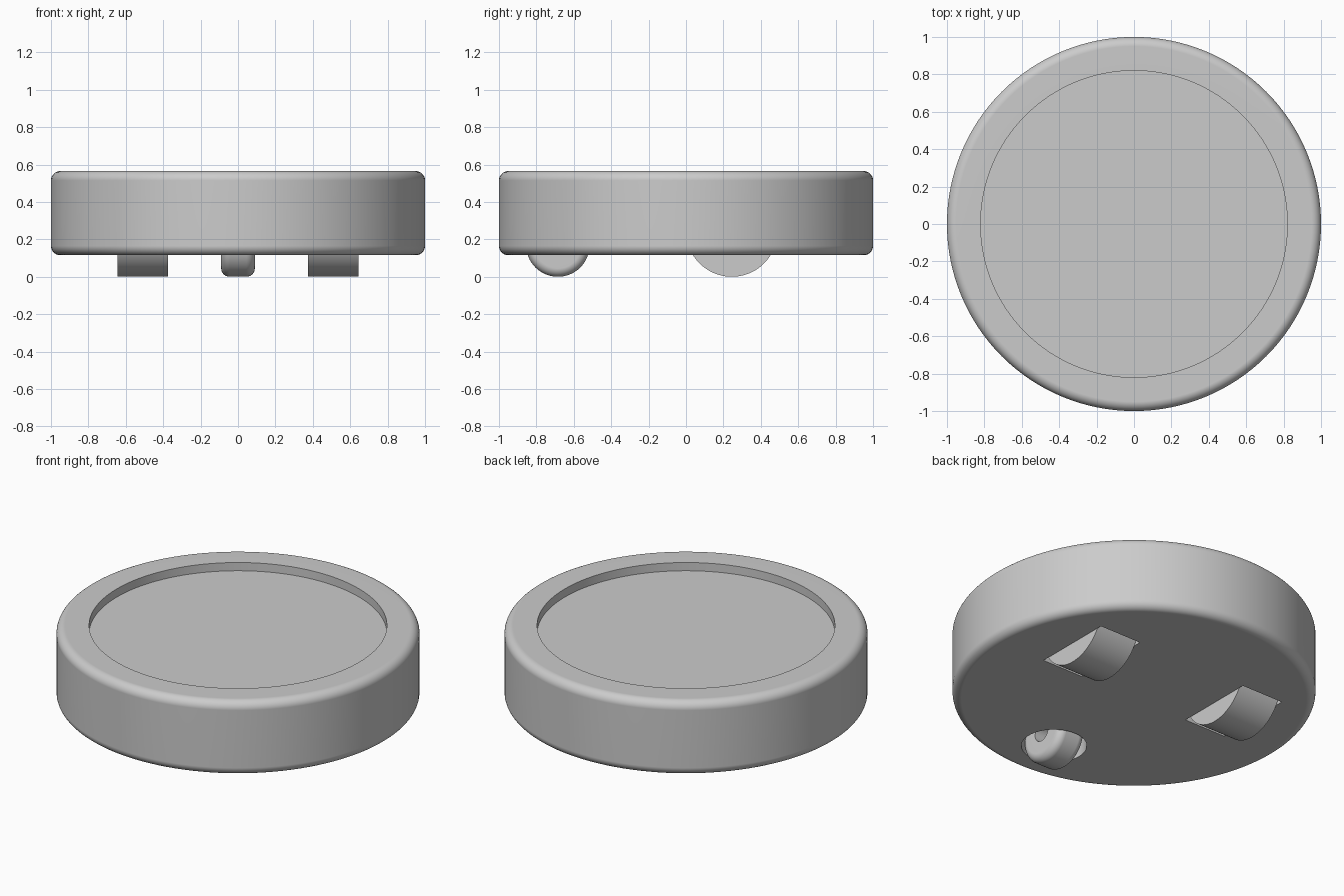
import bpy
import bmesh
import math
from mathutils import Matrix, Vector

if "Cube" in bpy.data.objects:
    bpy.data.objects.remove(bpy.data.objects["Cube"])

BOTTOM, TOP, FLOOR = 0.115, 0.565, 0.515
WHEEL_R, WHEEL_X, WHEEL_Y = 0.244, 0.51, 0.245
CASTER_R, CASTER_Y = 0.17, -0.685

grey = bpy.data.materials.new("light_grey")
grey.use_nodes = True
grey.diffuse_color = (0.6, 0.6, 0.6, 1)
grey.node_tree.nodes["Principled BSDF"].inputs["Base Color"].default_value = (0.6, 0.6, 0.6, 1)


def add_object(name, bm):
    bmesh.ops.recalc_face_normals(bm, faces=bm.faces)
    mesh = bpy.data.meshes.new(name)
    bm.to_mesh(mesh)
    bm.free()
    mesh.materials.append(grey)
    obj = bpy.data.objects.new(name, mesh)
    bpy.context.collection.objects.link(obj)
    return obj


def activate(obj):
    bpy.ops.object.select_all(action="DESELECT")
    obj.select_set(True)
    bpy.context.view_layer.objects.active = obj


def smooth(obj):
    activate(obj)
    bpy.ops.object.shade_smooth_by_angle(angle=math.radians(30))
    mod = obj.modifiers.new("even_shading", "WEIGHTED_NORMAL")
    mod.keep_sharp = True


def lathe(name, profile, centre=(0, 0, 0), axis_x=False, closed=False, steps=128):
    """Turn a (radius, height) profile around z, or around x for wheels."""
    bm = bmesh.new()
    verts = [bm.verts.new((r, 0, h)) for r, h in profile]
    edges = [bm.edges.new(pair) for pair in zip(verts, verts[1:])]
    if closed:
        edges.append(bm.edges.new((verts[-1], verts[0])))
    bmesh.ops.spin(bm, geom=verts + edges, cent=(0, 0, 0), axis=(0, 0, 1),
                   angle=math.tau, steps=steps, use_merge=True)
    bmesh.ops.remove_doubles(bm, verts=bm.verts, dist=1e-5)
    turn = Matrix.Rotation(math.pi / 2, 4, "Y") if axis_x else Matrix()
    bm.transform(Matrix.Translation(Vector(centre)) @ turn)
    return add_object(name, bm)


def fillet(r, h, size, start, steps=8):
    """Quarter-circle of profile points about (r, h)."""
    angles = [math.radians(start + 90 * i / steps) for i in range(steps + 1)]
    return [(r + size * math.cos(a), h + size * math.sin(a)) for a in angles]


def cut(target, cutter):
    cutter.hide_render = True
    mod = target.modifiers.new("cut", "BOOLEAN")
    mod.operation = "DIFFERENCE"
    mod.solver = "EXACT"
    mod.object = cutter
    activate(target)
    bpy.ops.object.modifier_apply(modifier=mod.name)
    bpy.data.objects.remove(cutter)


# Round body with soft rims and a shallow dish on top
R = 0.05
body = lathe("body", [(0, BOTTOM)] + fillet(1 - R, BOTTOM + R, R, -90)
             + fillet(1 - R, TOP - R, R, 0)
             + [(0.82, TOP), (0.82, FLOOR), (0, FLOOR)])

# Wheel wells and drive wheels
for side, label in ((1, "left"), (-1, "right")):
    bm = bmesh.new()
    bmesh.ops.create_cube(bm, size=1)
    bm.transform(Matrix.Translation((side * WHEEL_X, WHEEL_Y, 0.24))
                 @ Matrix.Diagonal((0.28, 2 * WHEEL_R + 0.004, 0.5, 1)))
    cut(body, add_object("well_cutter", bm))
    wheel = lathe(label + "_wheel",
                  [(0, -0.135), (WHEEL_R, -0.135), (WHEEL_R, 0.135), (0, 0.135)],
                  (side * WHEEL_X, WHEEL_Y, WHEEL_R), axis_x=True, steps=96)
    smooth(wheel)

# Round caster well and rounded front caster with a hub hole
cut(body, lathe("caster_cutter", [(0, 0), (0.18, 0), (0.18, 0.37), (0, 0.37)],
                (0, CASTER_Y, 0), steps=64))
smooth(body)
C, W, HUB = 0.045, 0.09, 0.055
caster = lathe("front_caster",
               [(HUB, -W)] + fillet(CASTER_R - C, C - W, C, -90)
               + fillet(CASTER_R - C, W - C, C, 0) + [(HUB, W)],
               (0, CASTER_Y, CASTER_R), axis_x=True, closed=True, steps=64)
smooth(caster)
